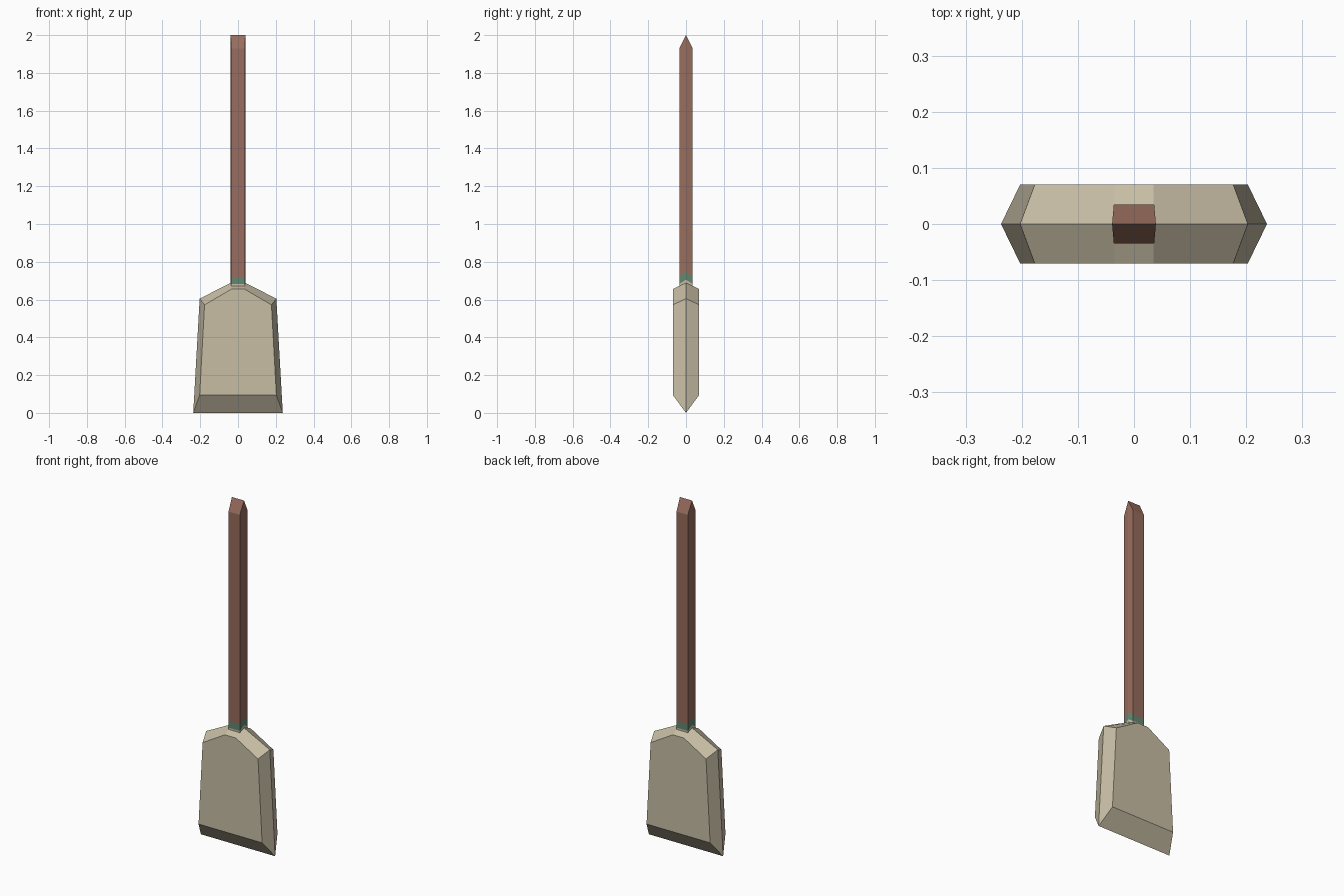
import bpy, bmesh

if "Cube" in bpy.data.objects:
    bpy.data.objects.remove(bpy.data.objects["Cube"])


def material(name, rgb):
    """Flat material from sRGB 0-255 values."""
    m = bpy.data.materials.new(name)
    lin = [((c / 255 + 0.055) / 1.055) ** 2.4 for c in rgb]
    m.diffuse_color = (*lin, 1)
    m.use_nodes = True
    m.node_tree.nodes["Principled BSDF"].inputs["Base Color"].default_value = m.diffuse_color
    return m


stone = material("pale stone", (200, 190, 165))
wood = material("brown wood", (152, 109, 93))
green = material("green binding", (98, 135, 112))


def finish(name, bm, mats):
    bmesh.ops.recalc_face_normals(bm, faces=bm.faces)
    me = bpy.data.meshes.new(name)
    bm.to_mesh(me)
    bm.free()
    for m in mats:
        me.materials.append(m)
    ob = bpy.data.objects.new(name, me)
    bpy.context.collection.objects.link(ob)
    return ob


def bridge(bm, a, b, mat=0):
    n = len(a)
    for i in range(n):
        f = bm.faces.new((a[i], a[(i + 1) % n], b[(i + 1) % n], b[i]))
        f.material_index = mat


# Blade: wide sharp outline in the middle, smaller flat outline front and back
flat = [(0.203, 0.095), (0.177, 0.572), (0.035, 0.655)]
edge = [(0.237, 0.0), (0.203, 0.605), (0.035, 0.69)]
bm = bmesh.new()
rings = []
for y, half in ((-0.07, flat), (0, edge), (0.07, flat)):
    pts = half + [(-x, z) for x, z in reversed(half)]
    rings.append([bm.verts.new((x, y, z)) for x, z in pts])
bridge(bm, rings[0], rings[1])
bridge(bm, rings[1], rings[2])
bm.faces.new(rings[0])
bm.faces.new(rings[2])
finish("blade", bm, [stone])

# Handle: six-sided shaft; each ring is (corner height, side-ridge height)
section = [(-0.036, -0.035), (0.036, -0.035), (0.039, 0),
           (0.036, 0.035), (-0.036, 0.035), (-0.039, 0)]
levels = [(0.64, 0.65), (0.683, 0.705), (0.72, 0.748), (1.93, 2.0)]
bm = bmesh.new()
rings = [[bm.verts.new((x, y, ridge if y == 0 else corner)) for x, y in section]
         for corner, ridge in levels]
for i, mat in enumerate((0, 1, 2)):  # collar, binding, shaft
    bridge(bm, rings[i], rings[i + 1], mat)
bm.faces.new(rings[0])
t = rings[-1]
for quad in ((t[0], t[1], t[2], t[5]), (t[5], t[2], t[3], t[4])):  # roof-shaped end
    bm.faces.new(quad).material_index = 2
finish("handle", bm, [stone, green, wood])
